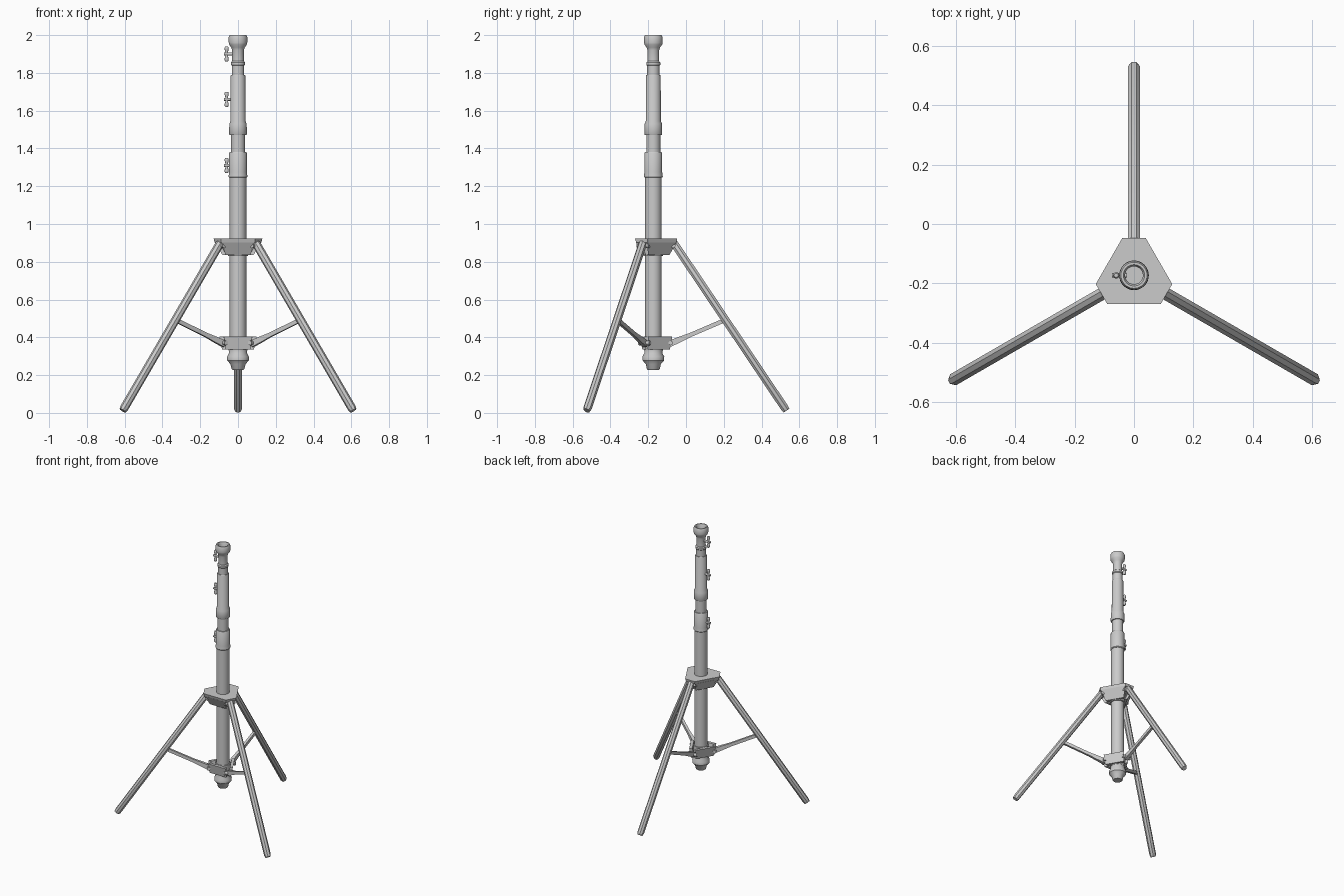
import bpy, bmesh, math
from mathutils import Vector, Matrix

if "Cube" in bpy.data.objects:
    bpy.data.objects.remove(bpy.data.objects["Cube"])

AXIS = Vector((0, -0.173, 0))
ANGLES = (90, 210, 330)


def make(name, bm, smooth=True):
    bmesh.ops.recalc_face_normals(bm, faces=bm.faces)
    me = bpy.data.meshes.new(name)
    bm.to_mesh(me)
    bm.free()
    ob = bpy.data.objects.new(name, me)
    bpy.context.collection.objects.link(ob)
    if smooth:
        bpy.ops.object.select_all(action='DESELECT')
        ob.select_set(True)
        bpy.context.view_layer.objects.active = ob
        bpy.ops.object.shade_smooth_by_angle(angle=math.radians(35))
    return ob


def loft(bm, rings):
    """Skin closed rings of points and cap both ends."""
    vs = [[bm.verts.new(p) for p in r] for r in rings]
    n = len(vs[0])
    for a, b in zip(vs, vs[1:]):
        for i in range(n):
            bm.faces.new((a[i], a[(i + 1) % n], b[(i + 1) % n], b[i]))
    bm.faces.new(vs[0])
    bm.faces.new(vs[-1])


def lathe(name, profile, origin=AXIS, segs=32):
    bm = bmesh.new()
    loft(bm, [[origin + Vector((r * math.cos(t), r * math.sin(t), z))
               for t in [2 * math.pi * i / segs for i in range(segs)]] for r, z in profile])
    return make(name, bm)


def turn(deg):
    """Local +x becomes the given direction out from the column."""
    return Matrix.Translation(AXIS) @ Matrix.Rotation(math.radians(deg), 4, 'Z')


def rod(name, a, b, sections, m, segs=8):
    """Rod in the local xz plane; sections are (fraction, half width, half depth)."""
    a, b = Vector((a[0], 0, a[1])), Vector((b[0], 0, b[1]))
    side = Vector((0, 1, 0))
    up = (b - a).normalized().cross(side)
    k = 1 / math.cos(math.pi / segs)
    bm = bmesh.new()
    rings = []
    for f, w, d in sections:
        c = a.lerp(b, f)
        ts = [2 * math.pi * (i + 0.5) / segs for i in range(segs)]
        rings.append([m @ (c + side * w * k * math.cos(t) + up * d * k * math.sin(t)) for t in ts])
    loft(bm, rings)
    return make(name, bm)


# Telescoping column
lathe("lower_tube", [(.044, .32), (.044, 1.26)])
lathe("lower_collar", [(.046, 1.245), (.050, 1.25), (.047, 1.275), (.047, 1.375), (.044, 1.38)])
lathe("middle_tube", [(.037, 1.3), (.037, 1.56)])
lathe("upper_tube", [(.044, 1.47), (.047, 1.475), (.046, 1.53), (.040, 1.545),
                     (.039, 1.785), (.037, 1.79)])
lathe("top_tube", [(.033, 1.75), (.033, 1.838), (.037, 1.843), (.037, 1.856), (.031, 1.862),
                   (.031, 1.92), (.036, 1.935), (.047, 1.95), (.049, 1.96), (.049, 1.99),
                   (.044, 2.0), (.036, 2.0), (.030, 1.99), (.030, 1.9)])
lathe("bottom_cap", [(.030, .228), (.034, .232), (.040, .258), (.057, .278), (.058, .298),
                     (.048, .315), (.048, .335)])

# T-shaped locking knobs
for i, (z, x) in enumerate(((1.90, -.025), (1.66, -.035), (1.31, -.04))):
    bm = bmesh.new()
    bmesh.ops.create_cone(bm, cap_ends=True, segments=12, radius1=.008, radius2=.008,
                          depth=abs(-.075 - x),
                          matrix=Matrix.Translation(AXIS + Vector(((x - .075) / 2, 0, z)))
                          @ Matrix.Rotation(math.pi / 2, 4, 'Y'))
    loft(bm, [[AXIS + Vector((-.06 + r * math.cos(t * math.pi / 6), r * math.sin(t * math.pi / 6), z + h))
               for t in range(12)]
              for r, h in ((.007, -.04), (.011, -.034), (.011, -.025), (.007, -.012),
                           (.007, .012), (.011, .025), (.011, .034), (.007, .04))])
    make("locking_knob_%d" % (i + 1), bm)


# Upper hub plate: triangle with cut corners
def corners(inr, half, z):
    pts = []
    for a in ANGLES:
        m = turn(a + 60)
        pts += [m @ Vector((inr, -half, z)), m @ Vector((inr, half, z))]
    return pts


bm = bmesh.new()
loft(bm, [corners(.091, .089, .902), corners(.097, .090, .922)])
make("upper_hub_plate", bm, False)
lathe("upper_hub_sleeve", [(.052, .83), (.052, .91)])
lathe("lower_hub_sleeve", [(.050, .33), (.050, .405)])


# Hub side panels, with leg slots left between them
def panel(name, deg, top, bottom, thick):
    m = turn(deg)
    bm = bmesh.new()
    loft(bm, [[m @ Vector(p) for p in ((r, -w, z), (r, w, z), (r - thick, w * .85, z),
                                       (r - thick, -w * .85, z))] for r, w, z in (top, bottom)])
    make(name, bm, False)


for i, a in enumerate(ANGLES):
    panel("upper_hub_panel_%d" % (i + 1), a + 60, (.092, .088, .903), (.056, .066, .835), .018)
    panel("lower_hub_panel_%d" % (i + 1), a + 60, (.072, .074, .405), (.058, .068, .335), .02)

# Legs, braces and pivots, one set for each direction
for i, a in enumerate(ANGLES):
    m, n = turn(a), str(i + 1)
    rod("leg_" + n, (.105, .905), (.705, .012),
        [(0, .015, .015), (.012, .021, .021), (.985, .021, .021), (1, .015, .018)], m)
    rod("brace_" + n, (.085, .365), (.365, .485),
        [(0, .014, .017), (.2, .011, .015), (.4, .009, .011), (1, .009, .011)], m, 4)
    for part, r, z, w in (("leg_pivot_", .105, .885, .036), ("brace_pivot_", .092, .37, .034)):
        bm = bmesh.new()
        bmesh.ops.create_cone(bm, cap_ends=True, segments=12, radius1=.012, radius2=.012,
                              depth=2 * w, matrix=m @ Matrix.Translation((r, 0, z))
                              @ Matrix.Rotation(math.pi / 2, 4, 'X'))
        make(part + n, bm)
